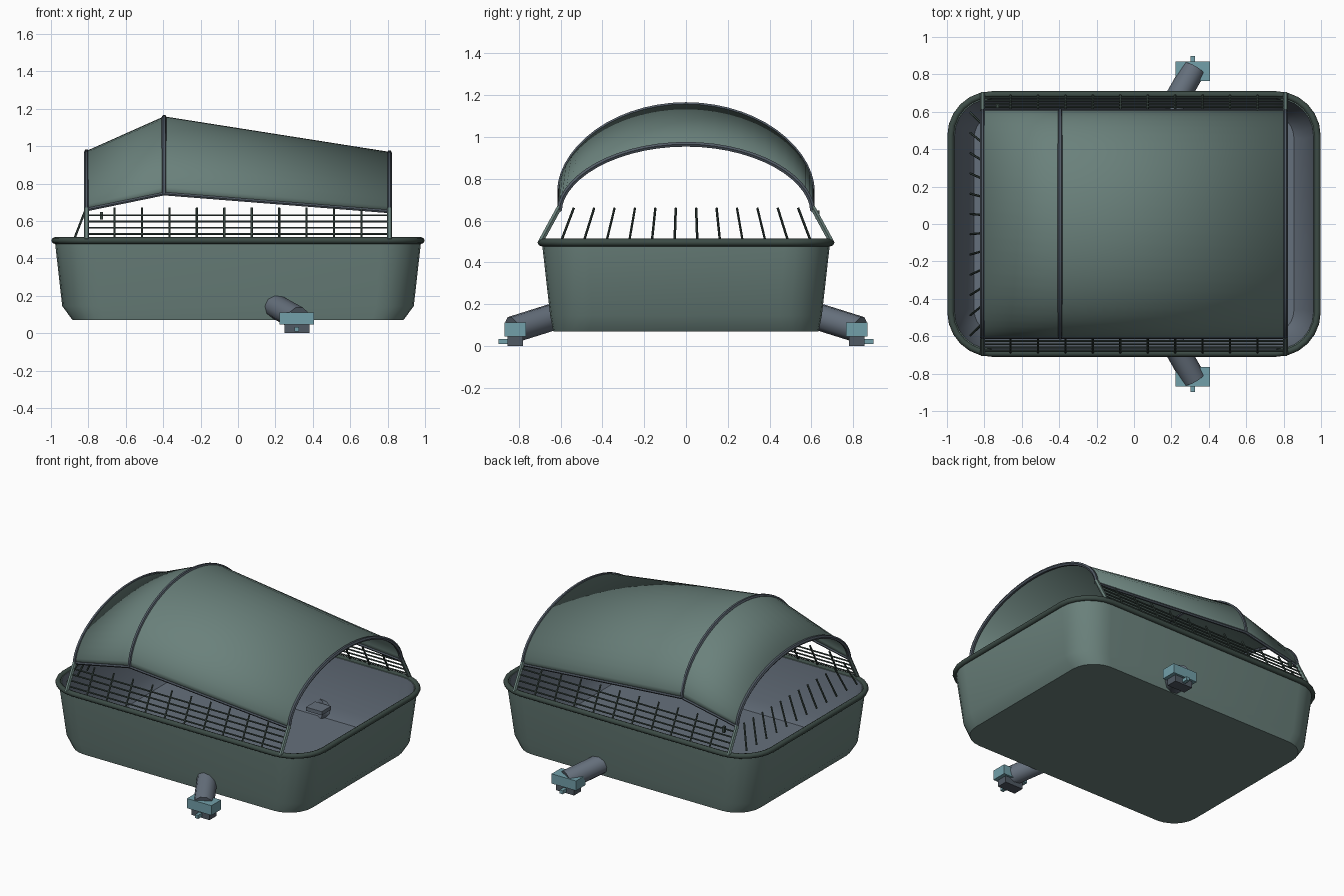
import bpy, bmesh
from math import sin, cos, pi
from mathutils import Vector

cube = bpy.data.objects.get("Cube")
if cube:
    bpy.data.objects.remove(cube)


def material(name, rgb):
    m = bpy.data.materials.new(name)
    m.use_nodes = True
    m.diffuse_color = (*rgb, 1)
    m.node_tree.nodes["Principled BSDF"].inputs["Base Color"].default_value = (*rgb, 1)
    return m


GREEN = material("grey green", (0.145, 0.22, 0.20))
DARK = material("dark green", (0.045, 0.07, 0.06))
SLATE = material("slate blue", (0.13, 0.16, 0.20))
FRAME = material("dark slate", (0.08, 0.10, 0.125))
TEAL = material("teal", (0.17, 0.35, 0.40))


def finish(obj, angle=0.6):
    bpy.ops.object.select_all(action='DESELECT')
    obj.select_set(True)
    bpy.context.view_layer.objects.active = obj
    bpy.ops.object.shade_smooth_by_angle(angle=angle)
    return obj


def loft(name, rings, mats, closed=True, cap=False, inner_from=None):
    """Skin a list of point rings; faces past inner_from use the second material."""
    bm = bmesh.new()
    rows = [[bm.verts.new(p) for p in ring] for ring in rings]
    n = len(rows[0])
    for i in range(len(rows) - 1):
        for j in range(n if closed else n - 1):
            k = (j + 1) % n
            f = bm.faces.new((rows[i][j], rows[i][k], rows[i + 1][k], rows[i + 1][j]))
            if inner_from is not None and i >= inner_from:
                f.material_index = 1
    if cap:
        bm.faces.new(rows[0][::-1])
        bm.faces.new(rows[-1]).material_index = len(mats) - 1
    bmesh.ops.recalc_face_normals(bm, faces=bm.faces)
    me = bpy.data.meshes.new(name)
    bm.to_mesh(me)
    bm.free()
    for m in mats:
        me.materials.append(m)
    obj = bpy.data.objects.new(name, me)
    bpy.context.collection.objects.link(obj)
    return finish(obj)


def tubes(name, paths, radius, mat, cyclic=False, res=1):
    """Round bars along straight-segment paths, made into one mesh."""
    cu = bpy.data.curves.new(name, 'CURVE')
    cu.dimensions = '3D'
    cu.bevel_depth = radius
    cu.bevel_resolution = res
    cu.use_fill_caps = True
    for path in paths:
        s = cu.splines.new('POLY')
        s.points.add(len(path) - 1)
        for pt, p in zip(s.points, path):
            pt.co = (*p, 1)
        s.use_cyclic_u = cyclic
    cu.materials.append(mat)
    obj = bpy.data.objects.new(name, cu)
    bpy.context.collection.objects.link(obj)
    bpy.ops.object.select_all(action='DESELECT')
    obj.select_set(True)
    bpy.context.view_layer.objects.active = obj
    bpy.ops.object.convert(target='MESH')
    return finish(bpy.context.object, 0.9)


def box(name, centre, size, mat):
    bpy.ops.mesh.primitive_cube_add(size=1, location=centre)
    obj = bpy.context.object
    obj.name = name
    obj.scale = size
    obj.data.materials.append(mat)
    return obj


def rounded(hx, hy, r, z, n=6):
    """Rounded rectangle outline."""
    pts = []
    for q, (sx, sy) in enumerate(((1, 1), (-1, 1), (-1, -1), (1, -1))):
        for i in range(n + 1):
            a = (q + i / n) * pi / 2
            pts.append((sx * (hx - r) + r * cos(a), sy * (hy - r) + r * sin(a), z))
    return pts


# Tub: outer wall, lip, then inner wall down to the floor
loft("tub", [rounded(0.885, 0.635, 0.17, 0.07), rounded(0.94, 0.65, 0.2, 0.145),
             rounded(0.98, 0.69, 0.22, 0.5), rounded(0.96, 0.67, 0.2, 0.5),
             rounded(0.91, 0.625, 0.17, 0.18), rounded(0.855, 0.59, 0.13, 0.11)],
     [GREEN, SLATE], cap=True, inner_from=3)
tubes("tub_rim", [rounded(0.98, 0.692, 0.22, 0.495)], 0.018, DARK, cyclic=True, res=2)


# Canopy: three arches skinned by a thin sheet
def arch(x, low, high, half=0.605, n=28):
    return [(x, half * cos(pi * i / n), low + (high - low) * sin(pi * i / n) ** 1.1)
            if 0 < i < n else (x, half * cos(pi * i / n), low) for i in range(n + 1)]


arches = [arch(-0.81, 0.66, 0.97), arch(-0.395, 0.745, 1.155), arch(0.81, 0.65, 0.965)]
canopy = loft("canopy", arches, [GREEN], closed=False)
sheet = canopy.modifiers.new("thickness", 'SOLIDIFY')
sheet.thickness = 0.008
sheet.offset = 0
tubes("canopy_hoops", arches, 0.013, FRAME)
tubes("canopy_edges", [[a[i] for a in arches] for i in (0, -1)], 0.01, FRAME)
tubes("hoop_legs", [[(x, s * 0.695, 0.5), (x, s * 0.605, 0.665)]
                    for x in (-0.81, 0.81) for s in (-1, 1)], 0.014, GREEN)

# Side guards: leaning bars crossed by long rails
bars, rails = [], []
for s in (-1, 1):
    for i in range(10):
        x = -0.66 + i * 0.1467
        bars.append([(x, s * 0.69, 0.505), (x, s * 0.605, 0.67)])
    for z in (0.53, 0.563, 0.597, 0.63):
        y = s * (0.69 - (z - 0.505) * 0.515)
        rails.append([(-0.81, y, z), (0.81, y, z)])
tubes("guard_bars", bars, 0.006, DARK)
tubes("guard_rails", rails, 0.005, DARK)

# End guard: fanned bars at the low-x end
fan = []
for i in range(12):
    y = -0.537 + i * 0.0976
    fan.append([(-0.875, y * 1.11, 0.505), (-0.815, y, 0.66)])
tubes("end_guard_bars", fan, 0.006, DARK)
box("guard_latch", (-0.73, 0.63, 0.628), (0.016, 0.02, 0.04), DARK)

# Outlets on both sides: angled pipe, block, foot, pin and inner fitting
for s, side in ((-1, "front"), (1, "back")):
    tubes(side + "_pipe", [[(0.19, s * 0.6, 0.15), (0.32, s * 0.83, 0.078)]],
          0.065, SLATE, res=3)
    box(side + "_block", (0.315, s * 0.817, 0.078), (0.185, 0.104, 0.066), TEAL)
    box(side + "_foot", (0.315, s * 0.817, 0.025), (0.135, 0.075, 0.05), FRAME)
    box(side + "_pin", (0.315, s * 0.87, 0.022), (0.024, 0.055, 0.024), TEAL)
    box(side + "_fitting", (0.23, s * 0.54, 0.19), (0.12, 0.1, 0.025), SLATE)
